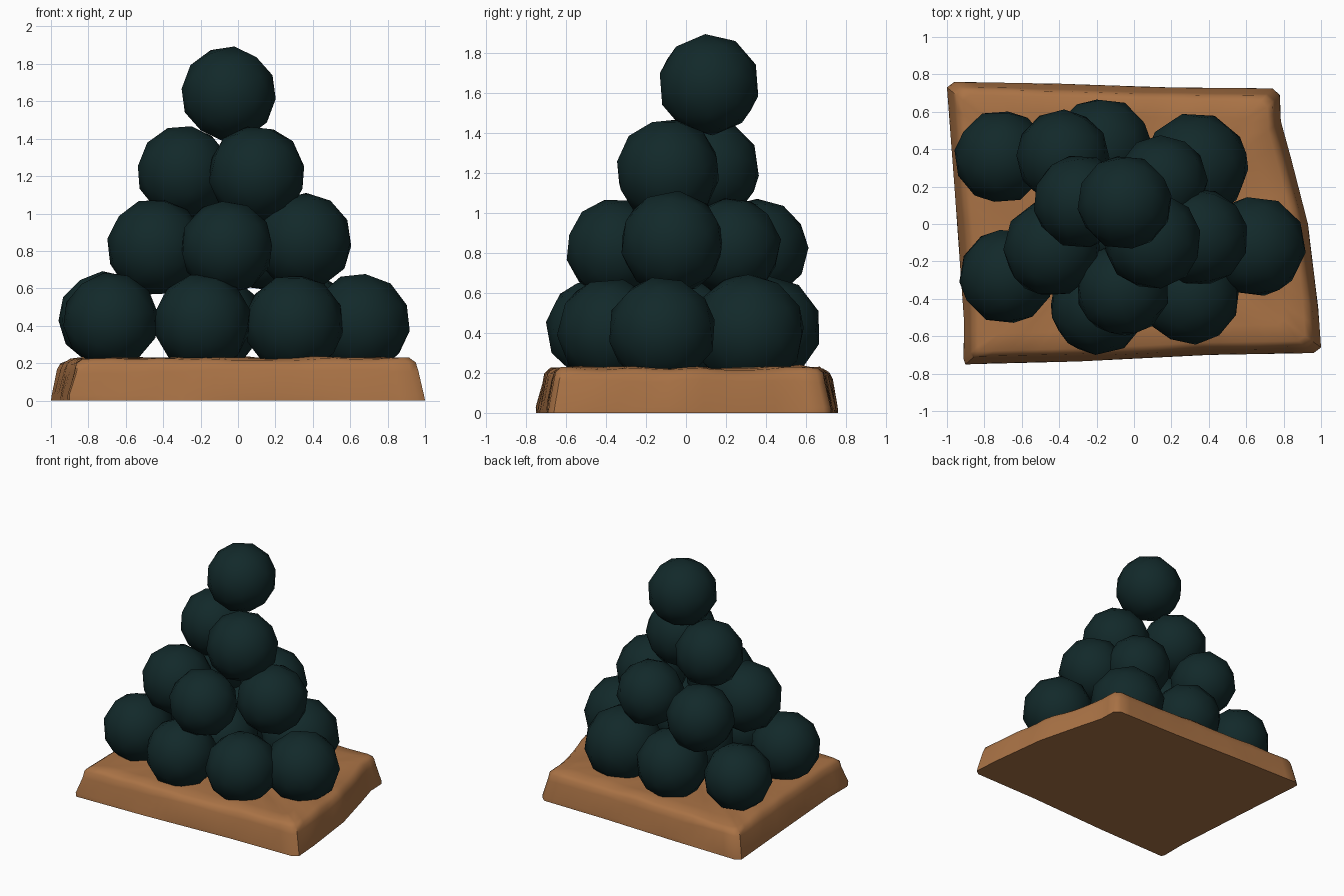
import bpy, bmesh, math, random
from mathutils import Vector, Euler, noise

if "Cube" in bpy.data.objects:
    bpy.data.objects.remove(bpy.data.objects["Cube"])

random.seed(4)


def material(name, rgb):
    m = bpy.data.materials.new(name)
    m.diffuse_color = (*rgb, 1)
    m.use_nodes = True
    m.node_tree.nodes["Principled BSDF"].inputs["Base Color"].default_value = m.diffuse_color
    return m


IRON = material("dark iron", (0.006, 0.022, 0.023))
EARTH = material("brown earth", (0.40, 0.17, 0.06))


def finish(bm, name, mat, angle):
    bmesh.ops.recalc_face_normals(bm, faces=bm.faces)
    mesh = bpy.data.meshes.new(name)
    bm.to_mesh(mesh)
    bm.free()
    mesh.materials.append(mat)
    ob = bpy.data.objects.new(name, mesh)
    bpy.context.collection.objects.link(ob)
    bpy.ops.object.select_all(action='DESELECT')
    ob.select_set(True)
    bpy.context.view_layer.objects.active = ob
    bpy.ops.object.shade_smooth_by_angle(angle=math.radians(angle))
    return ob


# Uneven base slab: rings of an irregular outline, shrinking upward
corners = [(-0.90, -0.75), (-0.3, -0.735), (0.4, -0.70), (0.96, -0.69), (1.0, -0.66),
           (0.985, -0.45), (0.93, 0.0), (0.84, 0.35), (0.785, 0.55), (0.78, 0.69),
           (0.74, 0.725), (0.2, 0.73), (-0.4, 0.75), (-0.96, 0.76), (-1.0, 0.73),
           (-0.96, 0.2), (-0.91, -0.5), (-0.91, -0.72)]
outline = []
for i, a in enumerate(corners):
    a, b = Vector(a), Vector(corners[(i + 1) % len(corners)])
    n = max(1, round((b - a).length / 0.09))
    outline += [a.lerp(b, k / n) for k in range(n)]

bm = bmesh.new()
rings = []
for inset, z in [(0, 0), (0.004, 0.03), (0.035, 0.16), (0.05, 0.20), (0.085, 0.222),
                 (0.20, 0.228), (0.40, 0.225), (0.58, 0.225)]:
    ring = []
    for p in outline:
        q = Vector((p.x * (1 - inset * 0.95 / 0.95), p.y * (1 - inset * 1.1), z))
        if 0 < z:
            bump = noise.noise(Vector((p.x * 4, p.y * 4, z * 9 + inset * 5)))
            q *= 1 + 0.008 * bump if z < 0.2 else 1
            q.z += 0.018 * bump if z > 0.1 else 0
        ring.append(bm.verts.new(q))
    rings.append(ring)
count = len(outline)
for lo, hi in zip(rings, rings[1:]):
    for i in range(count):
        j = (i + 1) % count
        bm.faces.new((lo[i], lo[j], hi[j], hi[i]))
bm.faces.new(rings[0])
centre = bm.verts.new((0, 0, 0.225))
for i in range(count):
    bm.faces.new((rings[-1][i], rings[-1][(i + 1) % count], centre))
finish(bm, "base_slab", EARTH, 50)

# Stacked balls: x, y, z, radius for each layer
layers = {
    "bottom_ball": [(-0.71, 0.36, 0.44, 0.25), (-0.68, -0.28, 0.43, 0.255),
                    (-0.19, -0.44, 0.42, 0.26), (0.30, -0.38, 0.41, 0.265),
                    (0.65, -0.12, 0.41, 0.27), (0.33, 0.31, 0.41, 0.285),
                    (-0.17, 0.41, 0.42, 0.265), (-0.12, 0.0, 0.42, 0.25)],
    "second_ball": [(-0.44, -0.13, 0.82, 0.26), (-0.06, -0.35, 0.82, 0.25),
                    (0.35, -0.07, 0.85, 0.26), (-0.38, 0.36, 0.82, 0.25),
                    (0.15, 0.23, 0.83, 0.245)],
    "third_ball": [(-0.29, 0.12, 1.22, 0.25), (0.10, -0.09, 1.21, 0.26)],
    "top_ball": [(-0.05, 0.115, 1.64, 0.253)],
}
for name, balls in layers.items():
    for i, (x, y, z, r) in enumerate(balls):
        bm = bmesh.new()
        bmesh.ops.create_icosphere(bm, subdivisions=2, radius=r * 1.01)
        turn = Euler([random.uniform(0, 6.28) for _ in range(3)]).to_matrix().to_4x4()
        bm.transform(turn)
        bmesh.ops.translate(bm, verts=bm.verts, vec=(x, y, z))
        finish(bm, f"{name}_{i + 1}", IRON, 60)
